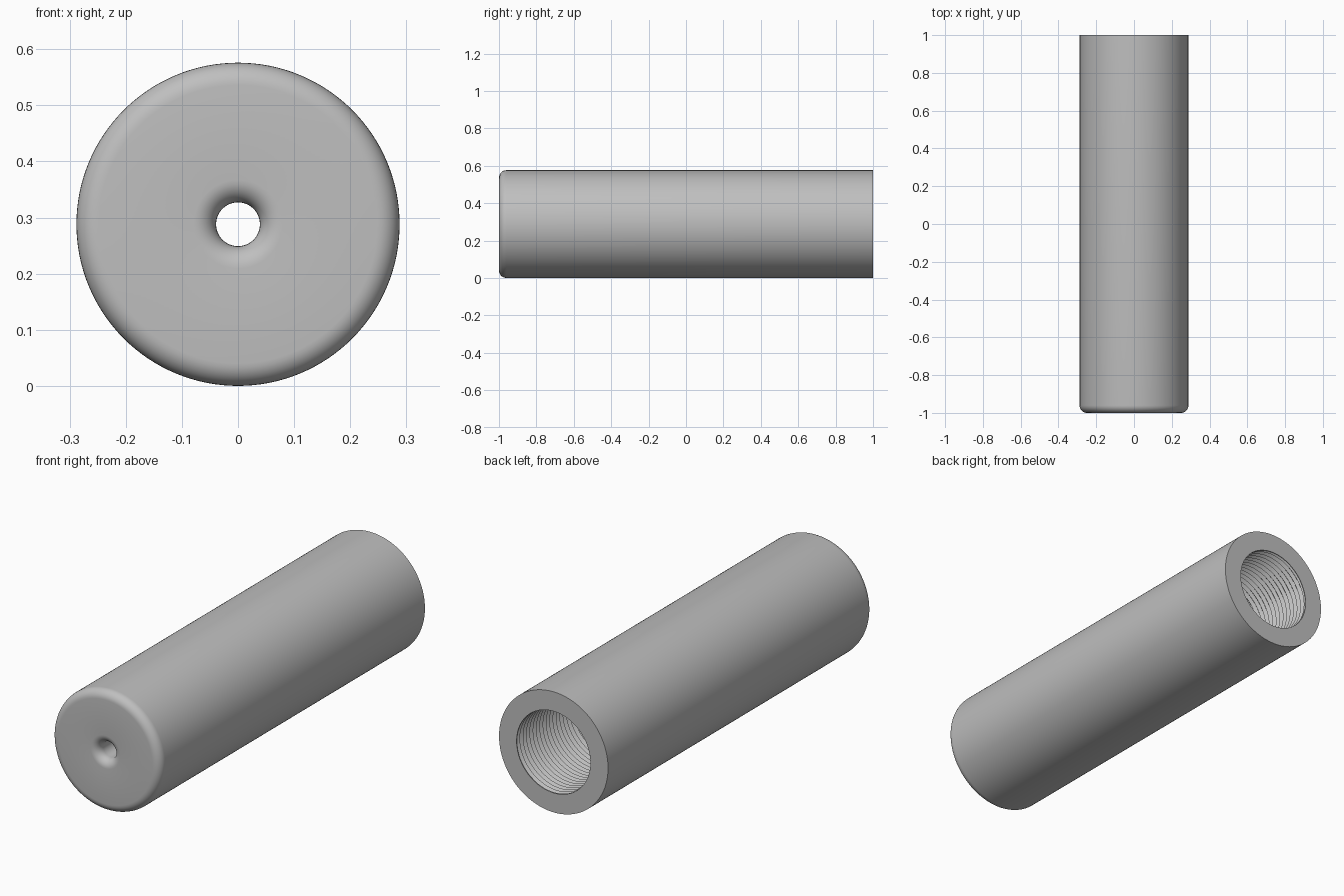
import bpy
import bmesh
from math import sin, cos, pi

cube = bpy.data.objects.get("Cube")
if cube:
    bpy.data.objects.remove(cube)

R = 0.288          # outer radius, also height of the axis
HOLE = 0.039       # front hole radius
MOUTH = 0.195      # rear opening radius
WALL = 0.21        # bore wall behind the thread
DEPTH = 0.65       # length of the threaded bore
ROUND = 0.04       # front edge rounding
PITCH = 0.025
SEGS = 128

grey = bpy.data.materials.new("plain grey")
grey.use_nodes = True
grey.diffuse_color = (0.52, 0.52, 0.52, 1)
grey.node_tree.nodes["Principled BSDF"].inputs["Base Color"].default_value = (0.52, 0.52, 0.52, 1)


def point(r, y, a):
    return (r * cos(a), y, R + r * sin(a))


def finish(bm, name):
    mesh = bpy.data.meshes.new(name)
    bm.to_mesh(mesh)
    bm.free()
    mesh.materials.append(grey)
    obj = bpy.data.objects.new(name, mesh)
    bpy.context.collection.objects.link(obj)
    bpy.ops.object.select_all(action="DESELECT")
    obj.select_set(True)
    bpy.context.view_layer.objects.active = obj
    bpy.ops.object.shade_smooth_by_angle(angle=pi / 6)
    return obj


def lathe(name, profile):
    """Revolve a closed (radius, y) profile about the long axis."""
    bm = bmesh.new()
    rings = [[bm.verts.new(point(r, y, 2 * pi * i / SEGS)) for i in range(SEGS)]
             for r, y in profile]
    for k, ring in enumerate(rings):
        after = rings[(k + 1) % len(rings)]
        for i in range(SEGS):
            j = (i + 1) % SEGS
            bm.faces.new((ring[i], ring[j], after[j], after[i]))
    bmesh.ops.recalc_face_normals(bm, faces=bm.faces)
    return finish(bm, name)


# Tube: rounded hole lip, flat front, rounded rim, flat rear, stepped bore
steps = [i * pi / 16 for i in range(9)]
lip = [(HOLE + ROUND * (1 - cos(a)), -1 + ROUND * (1 - sin(a))) for a in steps]
rim = [(R - ROUND * (1 - sin(a)), -1 + ROUND * (1 - cos(a))) for a in steps]
rear = [(R, 1), (MOUTH, 1), (MOUTH, 0.998), (WALL, 0.998),
        (WALL, 1 - DEPTH), (HOLE, 1 - DEPTH)]
lathe("tube_body", lip + rim + rear)

# Internal thread: a helical strip of crests and roots lining the bore
bm = bmesh.new()
low, high = 1 - DEPTH, 0.998
crests, roots = [], []
for i in range((int(DEPTH / PITCH) + 2) * SEGS):
    a = 2 * pi * i / SEGS
    y = low - PITCH + PITCH * i / SEGS
    for row, r, dy in ((crests, MOUTH, 0), (roots, WALL - 0.002, PITCH / 2)):
        row.append(bm.verts.new(point(r, min(max(y + dy, low), high), a)))
for i in range(len(crests) - 1):
    bm.faces.new((crests[i], crests[i + 1], roots[i + 1], roots[i]))
    if i + SEGS + 1 < len(crests):
        bm.faces.new((roots[i], roots[i + 1], crests[i + SEGS + 1], crests[i + SEGS]))
bmesh.ops.dissolve_degenerate(bm, dist=1e-5, edges=bm.edges)
bm.normal_update()
# Make the strip face the axis
for f in bm.faces:
    c = f.calc_center_median()
    if f.normal.x * c.x + f.normal.z * (c.z - R) > 0:
        f.normal_flip()
finish(bm, "bore_thread")
